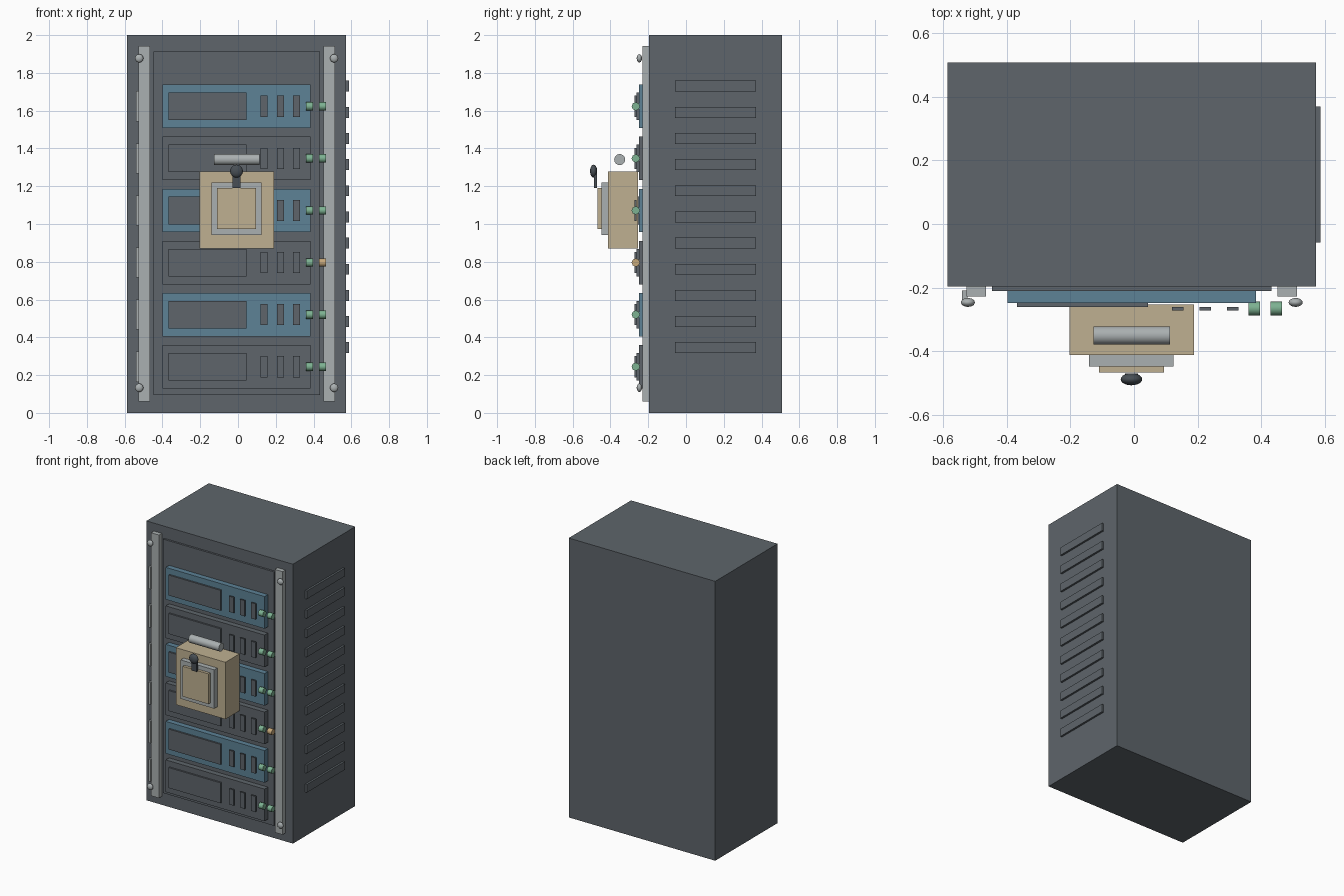
import bpy, math

if "Cube" in bpy.data.objects:
    bpy.data.objects.remove(bpy.data.objects["Cube"])

CX = -0.007  # centre line of the cabinet


def mat(name, rgb):
    m = bpy.data.materials.new(name)
    lin = [((c / 255 + 0.055) / 1.055) ** 2.4 for c in rgb]
    m.diffuse_color = (*lin, 1)
    m.use_nodes = True
    m.node_tree.nodes["Principled BSDF"].inputs["Base Color"].default_value = m.diffuse_color
    return m


GREY = mat("dark grey metal", (94, 101, 107))
BLUE = mat("blue panel", (93, 130, 150))
TAN = mat("tan", (191, 176, 145))
LIGHT = mat("light grey metal", (170, 176, 177))
DARK = mat("charcoal", (72, 79, 85))
GREEN = mat("green light", (125, 178, 146))
AMBER = mat("amber light", (198, 168, 122))


def finish(name, m, smooth=None):
    o = bpy.context.object
    o.name = name
    o.data.materials.append(m)
    bpy.ops.object.transform_apply(location=False, rotation=True, scale=True)
    if smooth:
        bpy.ops.object.shade_smooth_by_angle(angle=math.radians(smooth))
    return o


def box(name, m, x, y, z):
    """Box from (min, max) pairs."""
    bpy.ops.mesh.primitive_cube_add(size=1, location=[(a + b) / 2 for a, b in (x, y, z)])
    bpy.context.object.scale = [b - a for a, b in (x, y, z)]
    return finish(name, m)


def mid(c, size):
    return (c - size / 2, c + size / 2)


def rod_x(name, m, loc, r, length, sides):
    bpy.ops.mesh.primitive_cylinder_add(vertices=sides, radius=r, depth=length,
                                        location=loc, rotation=(0, math.pi / 2, 0))
    return finish(name, m, 50)


def button(name, m, loc, r, ry):
    bpy.ops.mesh.primitive_uv_sphere_add(segments=20, ring_count=12, radius=1, location=loc)
    bpy.context.object.scale = (r, ry, r)
    return finish(name, m, 60)


# Cabinet and recessed front panel
box("cabinet", GREY, mid(CX, 1.16), (-0.197, 0.508), (0, 2))
box("front_panel", GREY, mid(CX, 0.88), (-0.211, -0.19), (0.095, 1.913))

# Rails with round screws
for side, s in (("left", -1), ("right", 1)):
    box(f"{side}_rail", LIGHT, mid(CX + s * 0.49, 0.062), (-0.229, -0.19), (0.06, 1.943))
    for z in (0.133, 1.877):
        button(f"{side}_screw", LIGHT, (CX + s * 0.516, -0.247, z), 0.022, 0.014)

# Six rack units with screen, slots, lights and hinge
for i in range(6):
    z = 1.623 - i * 0.2757
    box("rack_unit", GREY if i % 2 else BLUE, mid(CX, 0.783), (-0.249, -0.205), mid(z, 0.23))
    box("unit_screen", GREY, (-0.368, 0.044), (-0.261, -0.24), mid(z, 0.146))
    for k in range(3):
        box("unit_slot", GREY, mid(0.138 + k * 0.0865, 0.037), (-0.272, -0.261), mid(z, 0.112))
    for k, x in enumerate((0.379, 0.448)):
        rod_x("status_light", AMBER if (i, k) == (3, 1) else GREEN,
              (x, -0.266, z), 0.022, 0.036, 8)
    box("hinge", LIGHT, (-0.541, -0.524), (-0.241, -0.209), mid(z, 0.16))

# Vent louvres on the right side
for i in range(11):
    box("side_louvre", GREY, (0.57, 0.587), (-0.059, 0.37), mid(1.73 - i * 0.1385, 0.058))

# Lock box: body, frame, face plate
box("lock_body", TAN, mid(CX, 0.393), (-0.413, -0.254), (0.87, 1.278))
box("lock_frame", LIGHT, mid(CX - 0.001, 0.266), (-0.448, -0.413), (0.942, 1.22))
box("lock_plate", TAN, mid(CX - 0.001, 0.204), (-0.468, -0.448), (0.974, 1.19))

# Lever with knob, and the grip bar above
box("lever_stem", DARK, mid(CX - 0.001, 0.042), (-0.487, -0.471), (1.19, 1.28))
button("lever_knob", DARK, (CX - 0.001, -0.489, 1.28), 0.034, 0.019)
rod_x("grip_bar", LIGHT, (CX, -0.351, 1.341), 0.029, 0.241, 24)
